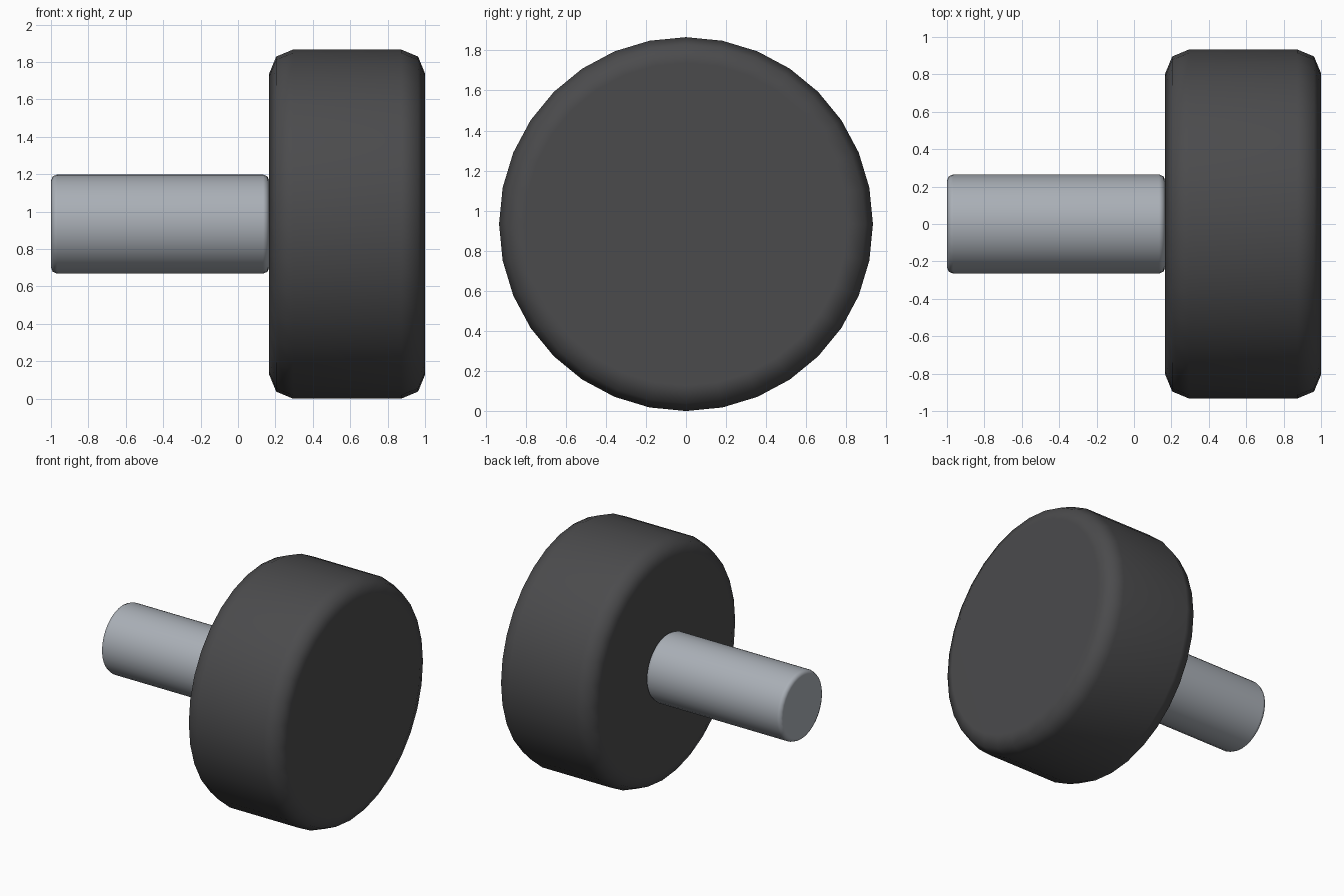
import bpy, math

if "Cube" in bpy.data.objects:
    bpy.data.objects.remove(bpy.data.objects["Cube"])

CENTRE_Z = 0.933


def material(name, color):
    mat = bpy.data.materials.new(name)
    mat.diffuse_color = (*color, 1)
    mat.use_nodes = True
    mat.node_tree.nodes["Principled BSDF"].inputs["Base Color"].default_value = mat.diffuse_color
    return mat


def bevelled_cylinder(name, x0, x1, radius, bevel, mat):
    # Cylinder along x with rounded rims
    bpy.ops.mesh.primitive_cylinder_add(
        vertices=32, radius=radius, depth=x1 - x0,
        location=((x0 + x1) / 2, 0, CENTRE_Z), rotation=(0, math.pi / 2, 0))
    obj = bpy.context.object
    obj.name = name
    obj.data.materials.append(mat)
    bpy.ops.object.transform_apply(location=False, rotation=True, scale=False)
    bpy.ops.object.shade_smooth()
    mod = obj.modifiers.new("rounded_rims", 'BEVEL')
    mod.width = bevel
    mod.segments = 2
    mod.limit_method = 'ANGLE'
    mod.angle_limit = math.radians(40)
    # Keep the end faces flat in shading
    wn = obj.modifiers.new("flat_ends", 'WEIGHTED_NORMAL')
    wn.keep_sharp = True
    return obj


# Wheel tyre
bevelled_cylinder("wheel", 0.167, 1.0, 0.933, 0.127,
                  material("dark_rubber", (0.07, 0.07, 0.073)))

# Axle shaft
bevelled_cylinder("axle", -1.0, 0.167, 0.265, 0.033,
                  material("steel", (0.40, 0.43, 0.47)))
